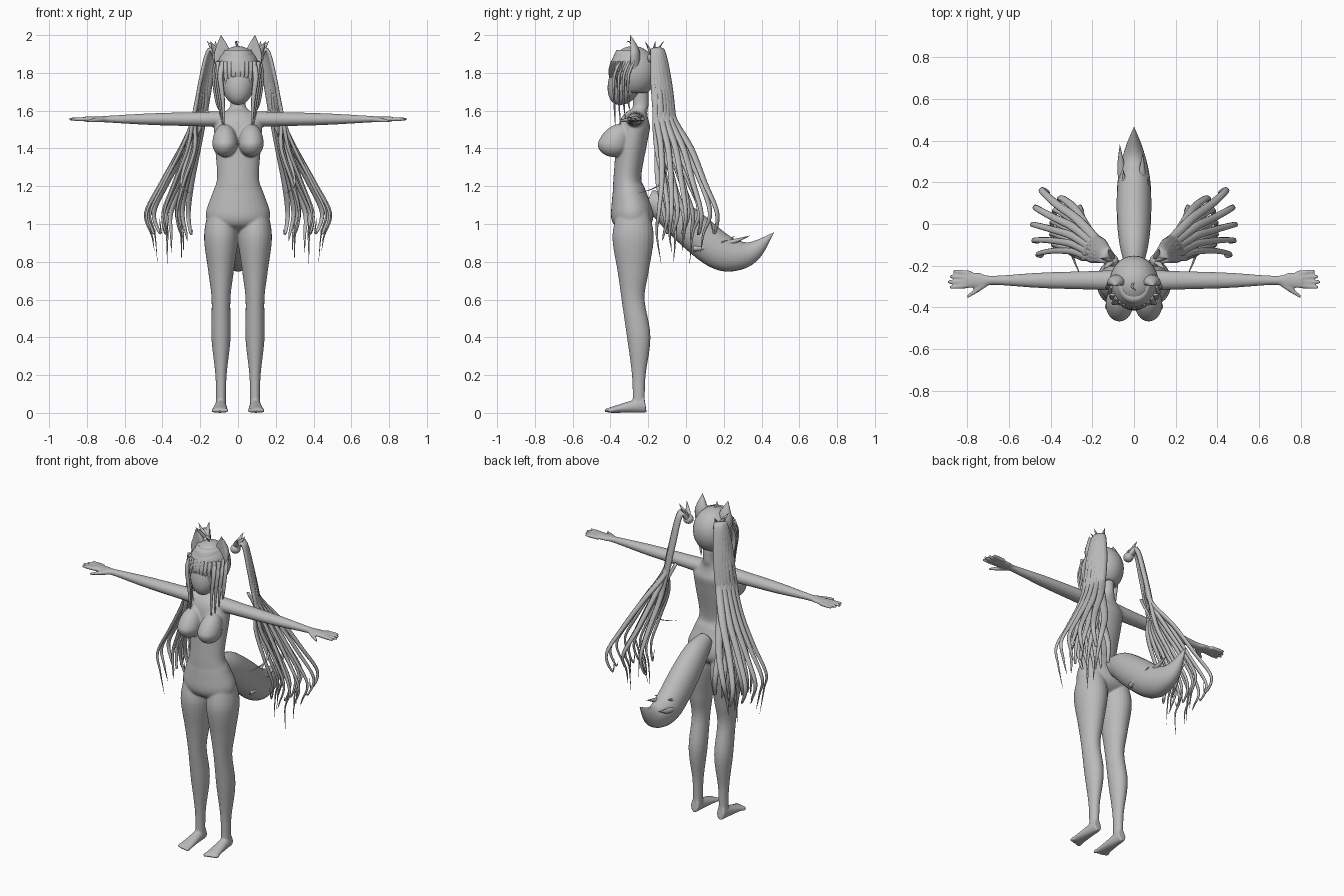
import bpy, bmesh, math
from mathutils import Vector

cube = bpy.data.objects.get("Cube")
if cube:
    bpy.data.objects.remove(cube)

GREY = (0.5, 0.5, 0.5, 1)
material = bpy.data.materials.new("plain_grey")
material.use_nodes = True
material.diffuse_color = GREY
material.node_tree.nodes["Principled BSDF"].inputs["Base Color"].default_value = GREY

SIDEWAYS, FORWARD, UP = Vector((1, 0, 0)), Vector((0, 1, 0)), Vector((0, 0, 1))
AXIS = -.28        # depth of the body's upright axis
ARM_HEIGHT = 1.555


def catmull_rom(p, q, r, e, t):
    return (q + (r - p) * t / 2 + (p - 2.5 * q + 2 * r - e / 2) * t * t
            + (3 * q - p - 3 * r + e) / 2 * t ** 3)


def spline(rings, steps):
    """Smoothly densify a list of (x, y, z, width, thickness) rings."""
    dense = []
    padded = [rings[0], *rings, rings[-1]]
    for window in zip(padded, padded[1:], padded[2:], padded[3:]):
        for step in range(steps):
            dense.append([catmull_rom(*values, step / steps) for values in zip(*window)])
    return dense + [rings[-1]]


def sweep(bm, rings, hint=SIDEWAYS, sides=24, steps=6, mirror=False):
    """Sweep an ellipse along the rings; its width lies along the hint direction."""
    dense = spline(rings, steps)
    points = [Vector(ring[:3]) for ring in dense]
    for flip in ((1, -1) if mirror else (1,)):
        loops = []
        for i, (*_, width, thickness) in enumerate(dense):
            ahead = points[min(i + 1, len(points) - 1)]
            tangent = (ahead - points[max(i - 1, 0)]).normalized()
            across = (hint - tangent * hint.dot(tangent)).normalized()
            up = tangent.cross(across)
            loop = []
            for k in range(sides):
                angle = math.tau * k / sides
                p = (points[i] + across * width * math.cos(angle)
                     + up * thickness * math.sin(angle))
                loop.append(bm.verts.new((p.x * flip, p.y, p.z)))
            loops.append(loop)
        for low, high in zip(loops, loops[1:]):
            for k in range(sides):
                bm.faces.new((low[k - 1], low[k], high[k], high[k - 1]))
        bm.faces.new(loops[0])
        bm.faces.new(loops[-1])


def lock(bm, path, width, flat=.5, drop=.97, hint=SIDEWAYS, sides=8, mirror=True):
    """Sweep a strand that narrows towards its end."""
    rings = []
    for i, point in enumerate(path):
        size = width * (1 - drop * (i / (len(path) - 1)) ** 3)
        rings.append((*point, size, size * flat))
    sweep(bm, rings, hint, sides, mirror=mirror)


def ball(bm, centre, radii, mirror=False, slope=0):
    """Ellipsoid; slope stretches its upper half upwards and backwards."""
    for flip in ((1, -1) if mirror else (1,)):
        made = bmesh.ops.create_uvsphere(bm, u_segments=32, v_segments=20, radius=1)
        for vert in made["verts"]:
            rise = max(vert.co.z, 0) * slope
            vert.co = Vector([c + r * q for c, r, q in zip(centre, radii, vert.co)])
            vert.co += Vector((0, rise, rise))
            vert.co.x *= flip


def finish(bm, name):
    bmesh.ops.recalc_face_normals(bm, faces=bm.faces)
    for face in bm.faces:
        face.smooth = True
    mesh = bpy.data.meshes.new(name)
    bm.to_mesh(mesh)
    bm.free()
    mesh.materials.append(material)
    obj = bpy.data.objects.new(name, mesh)
    bpy.context.collection.objects.link(obj)
    return obj


# Body: overlapping torso, limbs and digits fused into one smooth skin
def torso_ring(z, width):
    waist_curve = .03 * math.exp(-((z - 1.25) / .15) ** 2)
    neck_set_back = min(max(z - 1.5, 0) * .35, .04)
    return (0, AXIS - waist_curve + neck_set_back, z, width, max(width * .66, .042))


def leg_ring(z, width):
    return (.09, AXIS if z > .5 else AXIS + .03, z, width, width * 1.22)


def arm_ring(x, width):
    return (x, AXIS + .01, ARM_HEIGHT, width, width * (.85 if x < .7 else .4))


bm = bmesh.new()
torso = ((.96, .06), (1, .15), (1.06, .17), (1.16, .137), (1.25, .111), (1.45, .125),
         (1.54, .12), (1.6, .06), (1.63, .04), (1.7, .04))
sweep(bm, [torso_ring(*pair) for pair in torso], sides=32)
ball(bm, (.07, -.385, 1.425), (.066, .083, .07), mirror=True, slope=.035)
leg = ((.05, .026), (.2, .03), (.4, .051), (.6, .05), (.75, .068), (.93, .09), (1.06, .07))
sweep(bm, [leg_ring(*pair) for pair in leg], mirror=True)
arm = ((.07, .05), (.2, .045), (.45, .037), (.68, .022), (.74, .036), (.81, .036))
sweep(bm, [arm_ring(*pair) for pair in arm], hint=FORWARD, mirror=True)

# Fingers fan out from the palm, the thumb points forward
for finger in range(4):
    spread = (finger - 1.5) * .02
    reach = .895 - .01 * abs(finger - 1) ** 1.5
    lock(bm, [(x, AXIS + .015 + spread * fan, ARM_HEIGHT)
              for x, fan in ((.78, 1), (.83, 1.15), (reach, 1.3))],
         .012, flat=1, drop=.3, hint=FORWARD)
lock(bm, [(.7 + .05 * k, AXIS - .035 * k, ARM_HEIGHT - .005 * k) for k in range(3)],
     .014, flat=1, drop=.5, hint=FORWARD)

# Feet: wedges that widen and flatten towards the toes
foot = []
for k in range(5):
    along = k / 4
    height = .044 - .03 * along
    foot.append((.091 + .004 * along, -.215 - .19 * along, height,
                 .026 + .017 * along, height))
sweep(bm, foot, mirror=True)
for toe in range(5):
    ball(bm, (.062 + .017 * toe, -.415 + .005 * toe, .013), (.01, .02, .012), mirror=True)
body = finish(bm, "body")
fuse = body.modifiers.new("fuse", "REMESH")
fuse.mode = "VOXEL"
fuse.voxel_size = .0055
fuse.use_smooth_shade = True
relax = body.modifiers.new("relax", "SMOOTH")
relax.iterations = 8

# Head: an egg whose lower half slides forward into the chin
bm = bmesh.new()
ball(bm, (0, AXIS - .01, 1.8), (.1, .11, .17))
for vert in bm.verts:
    vert.co.y -= max(1.8 - vert.co.z, 0) * .35
    vert.co.z = min(vert.co.z, 1.92)
finish(bm, "head")

# Hair cap, open over the face and below the nape
bm = bmesh.new()
ball(bm, (0, AXIS, 1.805), (.117, .128, .137))
opening = []
for face in bm.faces:
    centre = face.calc_center_median()
    if centre.z < 1.69 or (centre.y < AXIS - .05 and centre.z < 1.8):
        opening.append(face)
bmesh.ops.delete(bm, geom=opening, context="FACES")
finish(bm, "hair_cap").modifiers.new("thickness", "SOLIDIFY").thickness = .008

# Fringe locks hanging from the cap's front edge
bm = bmesh.new()
for i in range(-5, 6):
    x = .02 * i
    edge = (i / 5) ** 2
    front = AXIS - .125 + .055 * edge
    tip = 1.74 + .022 * (i % 3) - .06 * edge
    lock(bm, [(x, front + .012, 1.86), (x, front, 1.81), (x * 1.05, front + .002, 1.78),
              (x, front, tip)], .018, flat=.35, mirror=False)
finish(bm, "fringe")

# Long locks beside the face
bm = bmesh.new()
for i in range(4):
    x = .08 + .01 * i
    y = -.38 + .025 * i
    lock(bm, [(x, y + .03, 1.86), (x + .014, y, 1.78), (x, y, 1.65),
              (x - .01, y + .01, 1.45 + .05 * i)], .015)
finish(bm, "side_locks")

# Animal ears: tapering cones with a scooped front
bm = bmesh.new()
lock(bm, [(.06, AXIS, 1.8), (.08, AXIS, 1.88), (.084, AXIS, 1.93), (.09, AXIS - .015, 2)],
     .05, flat=.8, drop=.98, sides=16)
for vert in bm.verts:
    depth = AXIS - .015 - vert.co.y
    if depth > 0 and vert.co.z < 1.98:
        vert.co.y += depth * 1.1
finish(bm, "ears")

# Twin ponytails: wavy strands arch from the ties, swing outward and curl at the tips
TIE = Vector((.105, -.175, 1.88))
bm = bmesh.new()
STRANDS = 15
for i in range(STRANDS):
    share = i / (STRANDS - 1)
    heading = math.radians(8 + 46 * share)
    outward = Vector((math.cos(heading), math.sin(heading), 0))
    across = outward.cross(UP)
    reach = (.36 + .14 * share) * (1 - .2 * (i % 3))
    tip = .79 + .06 * (i * 2 % 5)
    profile = ((0, 1.87), (.05, 1.92), (.095, 1.75), (.13, 1.57), (reach * .55, 1.4),
               (reach * .8, 1.22), (reach, 1.06), (reach * .93, .95), (reach * .9, tip))
    path = []
    for k, (d, z) in enumerate(profile):
        wave = .004 * k * math.sin(8 * z + 2 * i)
        path.append(TIE * Vector((1, 1, 0)).x + outward * d + across * wave)
        path[-1].z = z
    lock(bm, path, .018 + .008 * share, flat=.6, hint=across)

# Forward-curling wisp and short tufts at the ties
lock(bm, [(.16, -.13, 1.6), (.25, -.1, 1.4), (.3, -.13, 1.22), (.25, -.26, 1.16)], .011)
for angle in (-.8, .2, 1.3):
    lean = Vector((math.cos(angle), math.sin(angle), 0)) * .06
    lift = UP * .04
    lock(bm, [TIE, TIE + lean * .4 + lift, TIE + lean + lift * 2.2], .018)
ball(bm, TIE, (.03, .03, .028), mirror=True)
finish(bm, "ponytails")

# Small curl on the crown
bm = bmesh.new()
lock(bm, [(0, AXIS, 1.93), (-.01, AXIS - .02, 1.965), (.01, AXIS - .04, 1.96)],
     .006, mirror=False)
finish(bm, "crown_curl")

# Bushy tail, full in the middle, with pointed fur tufts
bm = bmesh.new()
spine = ((-.2, 1.13), (-.1, 1.08), (.02, .98), (.17, .86), (.27, .835), (.36, .86), (.465, .955))
brush = []
for i, (y, z) in enumerate(spine):
    size = .1 * math.sin(math.pi * (.15 + .849 * i / (len(spine) - 1))) ** .8
    brush.append((0, y, z, size * .83, size))
sweep(bm, brush)
for i in range(5):
    x = .055 * math.cos(2.4 * i)
    y = .12 + .04 * i
    z = .87 + .03 * math.sin(2.4 * i)
    lock(bm, [(x, y - .08, z), (x * 1.15, y, z + .01), (x * 1.25, y + .1, z + .045)],
         .02, flat=.8, mirror=False)
finish(bm, "tail")
